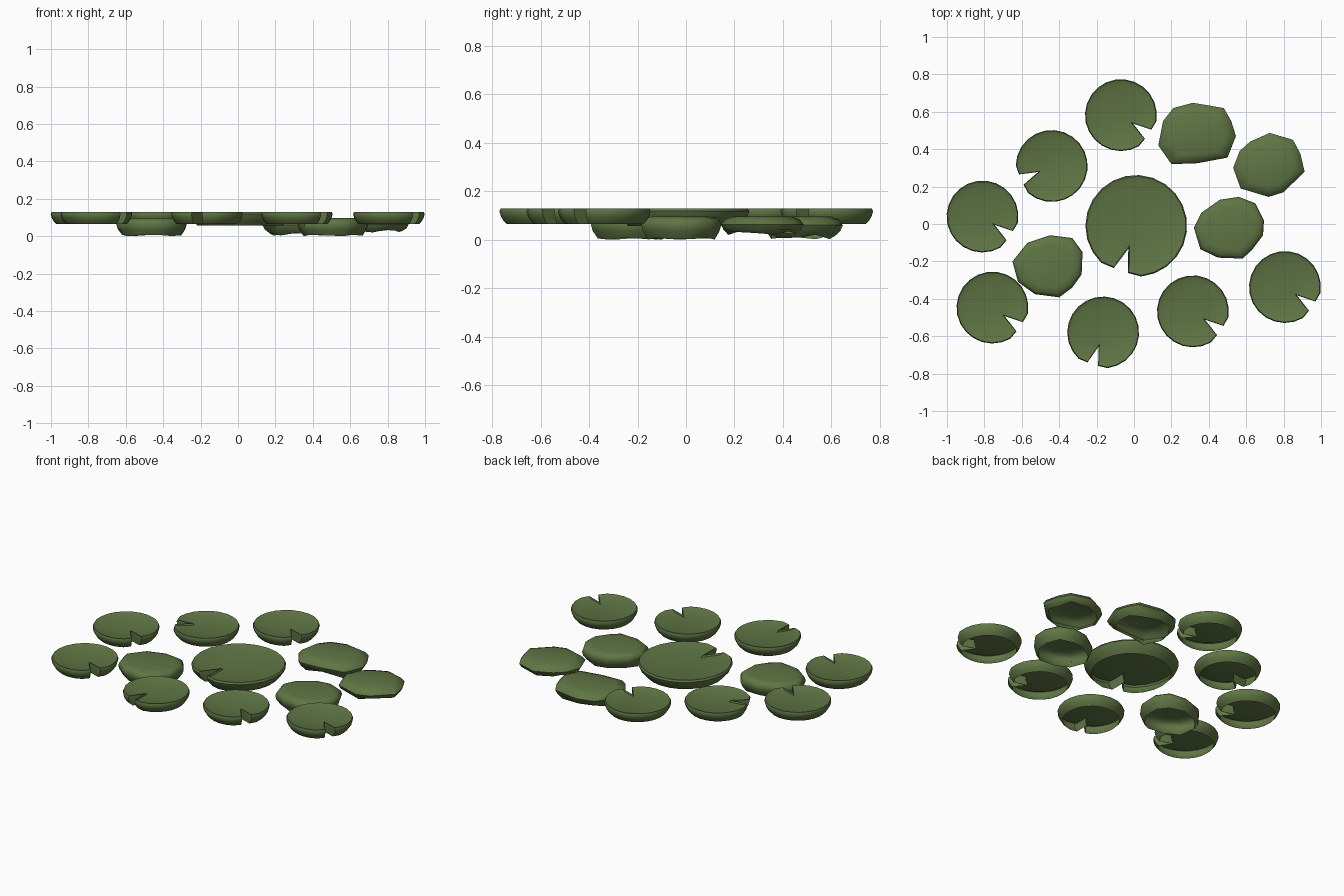
import bpy, bmesh, math
from mathutils import Vector

if "Cube" in bpy.data.objects:
    bpy.data.objects.remove(bpy.data.objects["Cube"])

mat = bpy.data.materials.new("pond_green")
mat.diffuse_color = (0.115, 0.18, 0.058, 1)
mat.use_nodes = True
mat.node_tree.nodes["Principled BSDF"].inputs["Base Color"].default_value = mat.diffuse_color


def shell(name, outline, centre, rings, angle, wobble=0.0):
    """Open-bottomed shell: outline scaled about centre, rings run from top to bottom."""
    bm = bmesh.new()
    c = Vector(centre)
    loops = []
    for k, (s, z) in enumerate(rings):
        last = k == len(rings) - 1
        loop = []
        for i, p in enumerate(outline):
            q = c + (Vector(p) - c) * s
            dz = wobble * (0.5 + 0.5 * math.sin(2.3 * i + 9 * c.x)) if last else 0
            loop.append(bm.verts.new((q.x, q.y, z + dz)))
        loops.append(loop)
    bm.faces.new(loops[0])
    n = len(outline)
    for a, b in zip(loops, loops[1:]):
        for i in range(n):
            j = (i + 1) % n
            bm.faces.new((a[i], b[i], b[j], a[j]))
    bm.normal_update()
    me = bpy.data.meshes.new(name)
    bm.to_mesh(me)
    bm.free()
    me.materials.append(mat)
    ob = bpy.data.objects.new(name, me)
    bpy.context.collection.objects.link(ob)
    bpy.ops.object.select_all(action='DESELECT')
    ob.select_set(True)
    bpy.context.view_layer.objects.active = ob
    bpy.ops.object.shade_smooth_by_angle(angle=math.radians(angle))


def lily_pad(name, x, y, r, notch, half, depth, z0):
    """Round, slightly dished pad with a wedge notch and clipped notch corners."""
    pts = []
    n = 22
    for i in range(n + 1):
        a = math.radians(notch + half + (360 - 2 * half) * i / n)
        rr = r * (0.94 if i in (0, n) else 1)
        pts.append((x + rr * math.cos(a), y + rr * math.sin(a)))
    a = math.radians(notch)
    pts.append((x + r * depth * math.cos(a), y + r * depth * math.sin(a)))
    shell(name, pts, (x, y),
          [(0.84, 0.119), (0.975, 0.129), (1, 0.118), (0.97, 0.097), (0.91, 0.078), (0.84, z0)], 40)


# Lily pads
lily_pad("large_lily_pad", 0.012, -0.01, 0.272, 251, 9, 0.48, 0.056)
small = [(-0.07, 0.582, -35), (-0.44, 0.31, 204), (-0.81, 0.04, -35),
         (-0.757, -0.447, -35), (-0.165, -0.58, 252), (0.315, -0.467, -35),
         (0.807, -0.337, -35)]
for i, (x, y, a) in enumerate(small):
    lily_pad(f"lily_pad_{i + 1}", x, y, 0.192, a, 9.5, 0.41, 0.064)

# Flat stones: two faceted, two rounded
faceted = [(0.7, 0.096), (0.9, 0.084), (1, 0.06), (0.94, 0.036), (0.8, 0.002)]
tilted = [(0.7, 0.096), (0.9, 0.084), (1, 0.062), (0.94, 0.041), (0.82, 0.02)]
rounded = [(0.7, 0.096), (0.9, 0.09), (0.97, 0.078), (1, 0.06), (0.96, 0.036), (0.84, 0.0)]
stones = [
    ((0.34, 0.48), faceted, 0.02,
     [(0.13, 0.42), (0.20, 0.32), (0.34, 0.325), (0.50, 0.355), (0.545, 0.47),
      (0.52, 0.55), (0.48, 0.62), (0.315, 0.648), (0.21, 0.62), (0.155, 0.55)]),
    ((0.72, 0.31), tilted, 0.015,
     [(0.53, 0.30), (0.57, 0.19), (0.72, 0.145), (0.80, 0.17), (0.912, 0.28),
      (0.89, 0.375), (0.85, 0.45), (0.725, 0.487), (0.62, 0.44), (0.565, 0.39)]),
    ((0.51, -0.02), rounded, 0.008,
     [(0.32, -0.02), (0.355, -0.135), (0.45, -0.18), (0.58, -0.185), (0.63, -0.14),
      (0.69, -0.06), (0.695, 0.02), (0.65, 0.11), (0.56, 0.145), (0.46, 0.13),
      (0.36, 0.06)]),
    ((-0.46, -0.22), rounded, 0.008,
     [(-0.65, -0.2), (-0.62, -0.31), (-0.53, -0.375), (-0.40, -0.392), (-0.33, -0.34),
      (-0.28, -0.27), (-0.275, -0.15), (-0.33, -0.075), (-0.45, -0.06),
      (-0.57, -0.10)]),
]
for i, (c, rings, wob, pts) in enumerate(stones):
    shell(f"flat_stone_{i + 1}", pts, c, rings, 45, wob)
